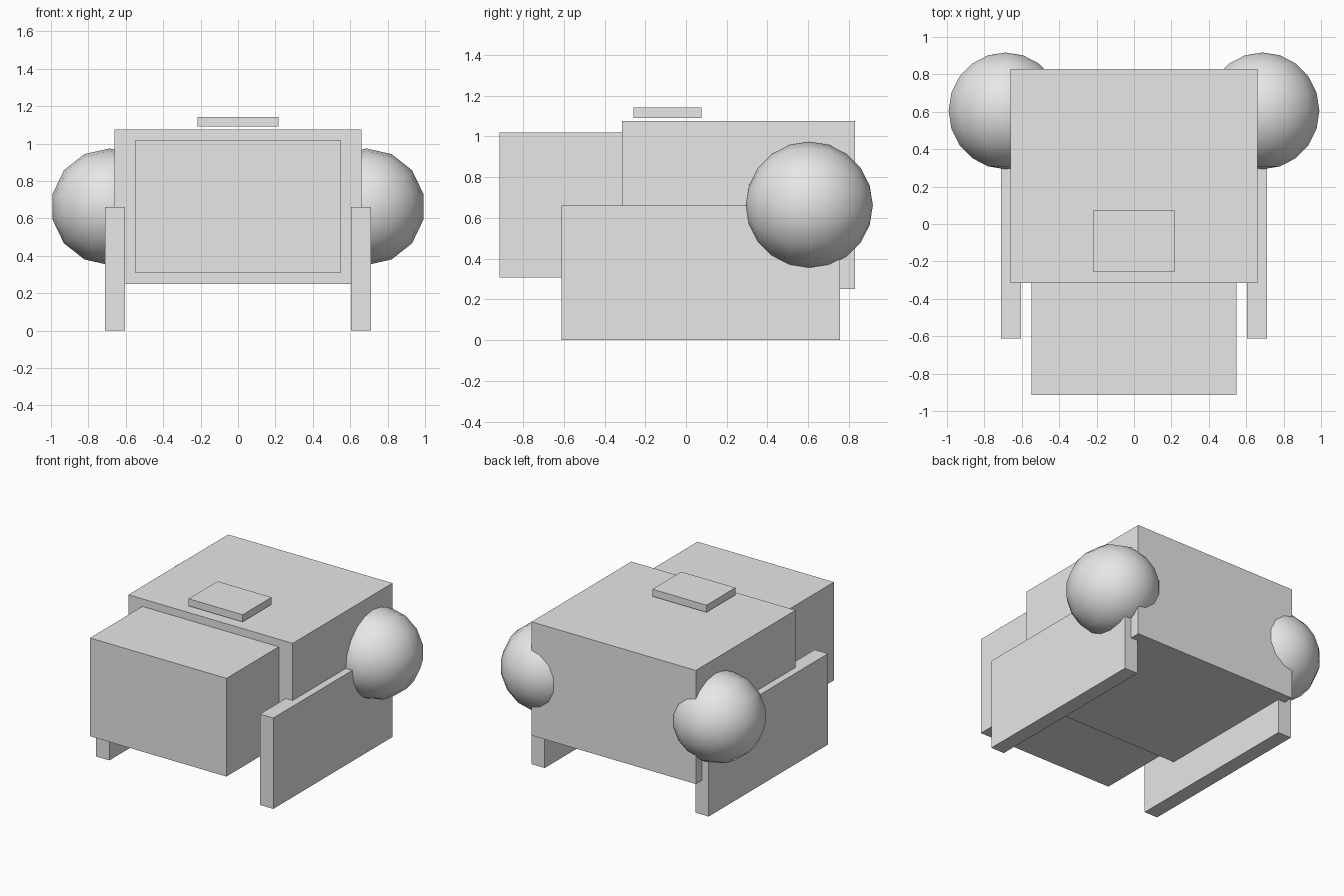
import bpy
import math

cube = bpy.data.objects.get("Cube")
if cube:
    bpy.data.objects.remove(cube, do_unlink=True)

# One plain grey for everything
GREY = (0.8, 0.8, 0.8, 1.0)
mat = bpy.data.materials.new("light_grey")
mat.use_nodes = True
mat.diffuse_color = GREY
mat.node_tree.nodes["Principled BSDF"].inputs["Base Color"].default_value = GREY


def box(name, low, high):
    """Box between two opposite corners."""
    centre = [(a + b) / 2 for a, b in zip(low, high)]
    bpy.ops.mesh.primitive_cube_add(size=1, location=centre)
    obj = bpy.context.object
    obj.name = name
    obj.scale = [b - a for a, b in zip(low, high)]
    bpy.ops.object.transform_apply(location=False, rotation=False, scale=True)
    obj.data.materials.append(mat)
    return obj


def ball(name, centre, radius):
    """Low-poly sphere with its poles pointing front and back."""
    bpy.ops.mesh.primitive_uv_sphere_add(
        segments=14, ring_count=10, radius=radius, location=centre,
        rotation=(math.pi / 2, 0, 0))
    obj = bpy.context.object
    obj.name = name
    bpy.ops.object.transform_apply(location=False, rotation=True, scale=False)
    obj.data.materials.append(mat)
    bpy.ops.object.shade_smooth_by_angle(angle=math.radians(30))
    return obj


# Main blocks
box("body", (-0.66, -0.315, 0.25), (0.66, 0.83, 1.075))
box("front_block", (-0.548, -0.915, 0.307), (0.548, -0.315, 1.02))

# Thin plate hovering just over the body
box("top_plate", (-0.217, -0.257, 1.09), (0.217, 0.075, 1.142))

# Side panels and rear spheres, one of each per side
for side, s in (("left", 1), ("right", -1)):
    xs = sorted((s * 0.605, s * 0.712))
    box(side + "_side_panel", (xs[0], -0.612, 0), (xs[1], 0.757, 0.66))
    ball(side + "_rear_sphere", (s * 0.687, 0.605, 0.662), 0.312)
